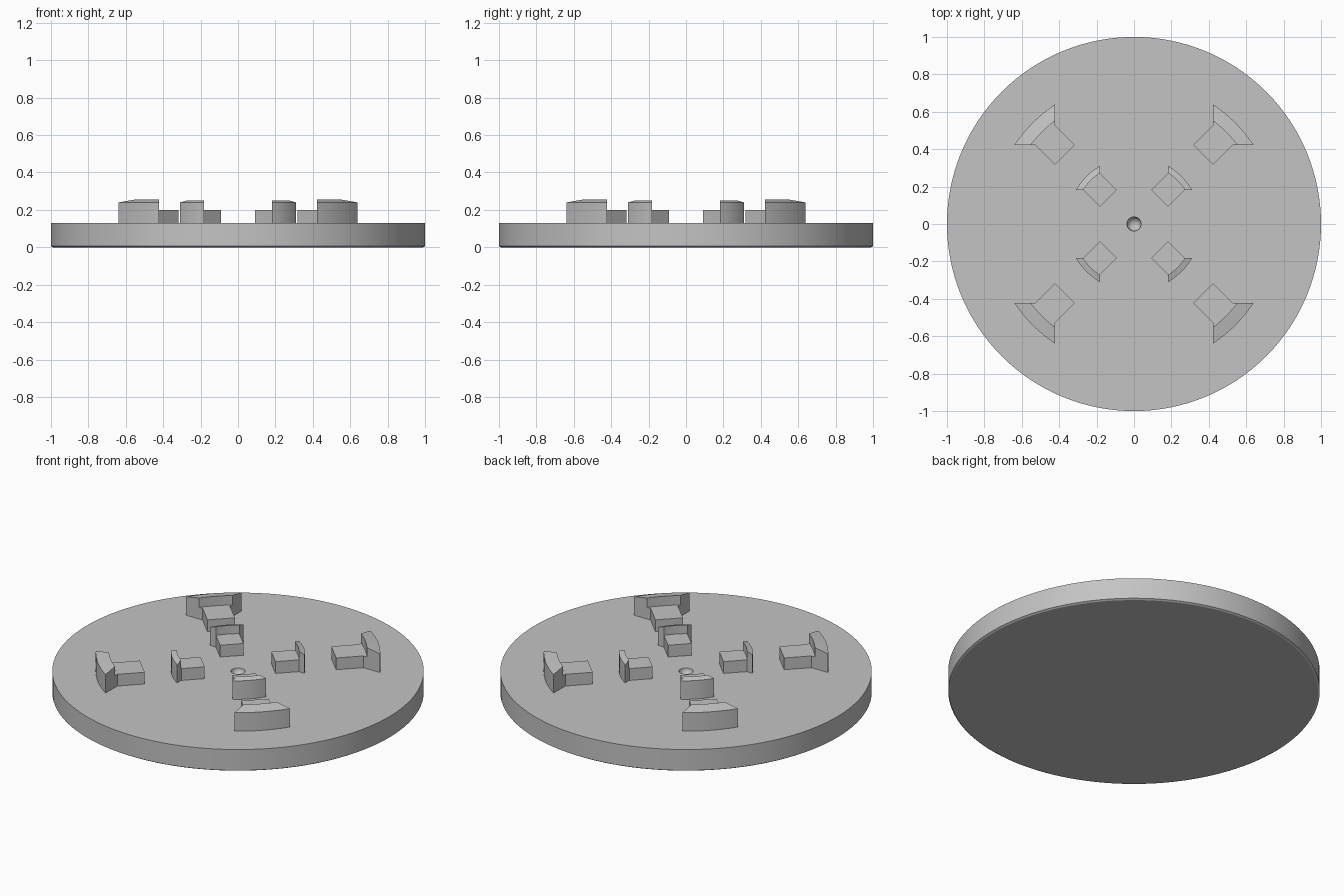
import bpy, bmesh, math
from mathutils import Matrix, Vector

cube = bpy.data.objects.get("Cube")
if cube:
    bpy.data.objects.remove(cube, do_unlink=True)

grey = bpy.data.materials.new("light_grey")
grey.use_nodes = True
grey.diffuse_color = (0.55, 0.55, 0.55, 1)
grey.node_tree.nodes["Principled BSDF"].inputs["Base Color"].default_value = grey.diffuse_color

TOP = 0.13      # upper face of the disc
BLOCK_TOP = 0.2


def finish(bm, name):
    bmesh.ops.recalc_face_normals(bm, faces=bm.faces)
    mesh = bpy.data.meshes.new(name)
    bm.to_mesh(mesh)
    bm.free()
    mesh.materials.append(grey)
    obj = bpy.data.objects.new(name, mesh)
    bpy.context.collection.objects.link(obj)
    bpy.ops.object.select_all(action='DESELECT')
    obj.select_set(True)
    bpy.context.view_layer.objects.active = obj
    bpy.ops.object.shade_smooth_by_angle(angle=math.radians(30))


def prism(bm, points):
    """Solid rising from the disc to each point's own height."""
    low = [bm.verts.new((p.x, p.y, TOP)) for p in points]
    high = [bm.verts.new(p) for p in points]
    bm.faces.new(low[::-1])
    n = len(points)
    for i in range(n):
        j = (i + 1) % n
        bm.faces.new((low[i], low[j], high[j], high[i]))
    return high


def arc(radius, apex, z, steps=12):
    """Arc about the disc centre between the lines y = apex and x = apex."""
    start = math.asin(apex / radius)
    span = math.pi / 2 - 2 * start
    angles = [start + span * i / steps for i in range(steps + 1)]
    return [Vector((radius * math.cos(a), radius * math.sin(a), z)) for a in angles]


def jaw(name, apex, half, inner, outer, z_in, z_out, turn):
    bm = bmesh.new()
    # square block turned to the diagonal
    d = half * math.sqrt(2)
    square = [Vector((apex + x, apex + y, BLOCK_TOP))
              for x, y in ((d, 0), (0, d), (-d, 0), (0, -d))]
    bm.faces.new(prism(bm, square))
    # low web joining the block to the curved lip
    bm.faces.new(prism(bm, [Vector((apex, apex, BLOCK_TOP - 0.001))]
                       + arc(inner, apex, BLOCK_TOP - 0.001)))
    # raised curved lip with a gently sloping top
    rim_out, rim_in = arc(outer, apex, z_out), arc(inner, apex, z_in)
    high = prism(bm, rim_out + rim_in[::-1])
    n = len(high)
    for i in range(n // 2 - 1):
        bm.faces.new((high[i], high[i + 1], high[n - 2 - i], high[n - 1 - i]))
    bm.transform(Matrix.Rotation(turn, 4, 'Z'))
    finish(bm, name)


# round base with a small hemispherical dimple in the centre
DIMPLE = 0.038
profile = [(0, 0), (0.99, 0), (1, 0.006), (1, TOP)]
profile += [(DIMPLE * math.cos(a), TOP - DIMPLE * math.sin(a))
            for a in (math.pi / 2 * i / 8 for i in range(9))]
bm = bmesh.new()
verts = [bm.verts.new((x, 0, z)) for x, z in profile]
edges = [bm.edges.new(pair) for pair in zip(verts, verts[1:])]
bmesh.ops.spin(bm, geom=verts + edges, cent=(0, 0, 0), axis=(0, 0, 1),
               angle=math.tau, steps=128)
bmesh.ops.remove_doubles(bm, verts=bm.verts, dist=0.0001)
finish(bm, "base_disc")

# four outer and four inner jaws
corners = ("back_left", "back_right", "front_right", "front_left")
for i, corner in enumerate(corners):
    turn = i * math.pi / 2
    jaw("outer_jaw_" + corner, 0.423, 0.075, 0.695, 0.766, 0.255, 0.24, turn)
    jaw("inner_jaw_" + corner, 0.182, 0.064, 0.328, 0.36, 0.25, 0.24, turn)
